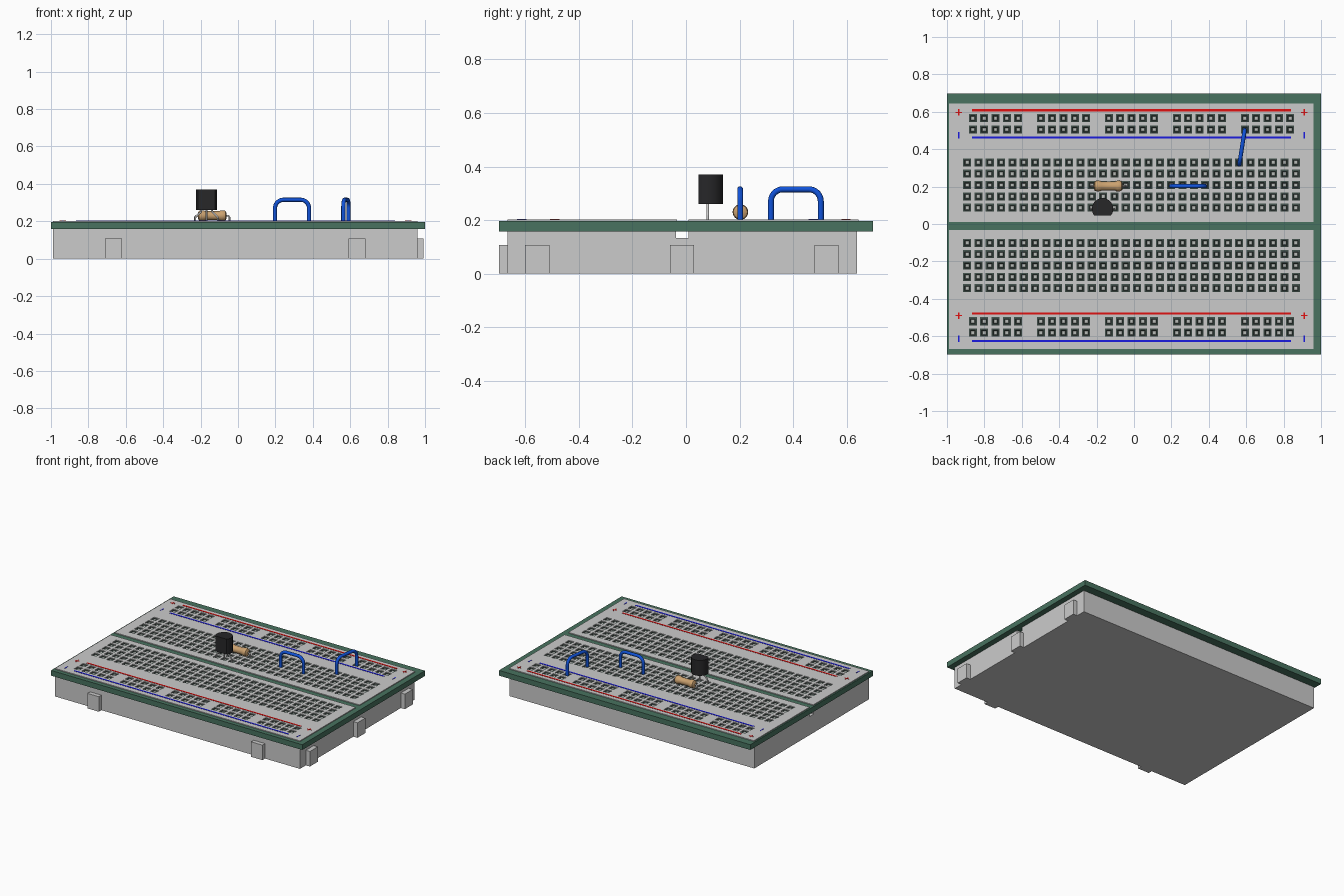
import bpy, bmesh, math
from mathutils import Vector

if "Cube" in bpy.data.objects:
    bpy.data.objects.remove(bpy.data.objects["Cube"])

P = 0.0606                      # hole pitch
H = 0.0215                      # half width of a hole
PLATE_Z, TOP_Z = 0.196, 0.202


def material(name, rgb):
    m = bpy.data.materials.new(name)
    m.diffuse_color = (*rgb, 1)
    m.use_nodes = True
    m.node_tree.nodes["Principled BSDF"].inputs["Base Color"].default_value = m.diffuse_color
    return m


GREEN = material("plate_green", (0.065, 0.17, 0.115))
DARK = material("socket_dark", (0.05, 0.075, 0.065))
RED = material("stripe_red", (0.75, 0.005, 0.005))
BLUE = material("stripe_blue", (0.01, 0.01, 0.75))
WIRE = material("wire_blue", (0.005, 0.085, 0.70))
TAN = material("resistor_tan", (0.60, 0.36, 0.16))
BLACK = material("transistor_black", (0.02, 0.02, 0.022))


def finish(name, bm, mat=None, smooth=False):
    me = bpy.data.meshes.new(name)
    bmesh.ops.recalc_face_normals(bm, faces=bm.faces)
    bm.to_mesh(me)
    bm.free()
    ob = bpy.data.objects.new(name, me)
    bpy.context.collection.objects.link(ob)
    if mat:
        me.materials.append(mat)
    if smooth:
        bpy.ops.object.select_all(action='DESELECT')
        ob.select_set(True)
        bpy.context.view_layer.objects.active = ob
        bpy.ops.object.shade_smooth_by_angle(angle=math.radians(40))
    return ob


def box(name, x, y, z, mat=None):
    bm = bmesh.new()
    bmesh.ops.create_cube(bm, size=1)
    for v in bm.verts:
        v.co = [a + (b - a) * (c + 0.5) for (a, b), c in zip((x, y, z), v.co)]
    return finish(name, bm, mat)


def prism(name, points, shift, mat=None, smooth=False):
    bm = bmesh.new()
    f = bm.faces.new([bm.verts.new(p) for p in points])
    new = bmesh.ops.extrude_face_region(bm, geom=[f])["geom"]
    bmesh.ops.translate(bm, vec=shift, verts=[g for g in new if isinstance(g, bmesh.types.BMVert)])
    # keep the starting cap so the prism is closed
    if not f.is_valid:
        bmesh.ops.holes_fill(bm, edges=[e for e in bm.edges if e.is_boundary])
    return finish(name, bm, mat, smooth)


def tube(name, points, radius, mat=None, corner=0.0):
    """Round wire along a path, with rounded inner corners."""
    pts = [Vector(p) for p in points]
    path = [pts[0]]
    for a, b, c in zip(pts, pts[1:], pts[2:]):
        s, e = b + (a - b).normalized() * corner, b + (c - b).normalized() * corner
        for i in range(9):
            t = i / 8
            # circle-like blend for a square corner
            w = math.sqrt(0.5)
            k0, k1, k2 = (1 - t) ** 2, 2 * w * t * (1 - t), t * t
            path.append((s * k0 + b * k1 + e * k2) / (k0 + k1 + k2))
    path.append(pts[-1])
    cu = bpy.data.curves.new(name + "_path", 'CURVE')
    cu.dimensions = '3D'
    cu.bevel_depth, cu.bevel_resolution, cu.use_fill_caps = radius, 3, True
    sp = cu.splines.new('POLY')
    sp.points.add(len(path) - 1)
    for q, p in zip(sp.points, path):
        q.co = (*p, 1)
    ob = bpy.data.objects.new(name + "_path", cu)
    bpy.context.collection.objects.link(ob)
    bm = bmesh.new()
    bm.from_mesh(ob.evaluated_get(bpy.context.evaluated_depsgraph_get()).to_mesh())
    bpy.data.objects.remove(ob)
    bmesh.ops.remove_doubles(bm, verts=bm.verts, dist=1e-5)
    return finish(name, bm, mat, True)


# Base block with the channel running along x
X0, X1 = -0.99, 0.96
section = [(-0.667, 0), (0.638, 0), (0.638, 0.158), (0.01, 0.158),
           (0.01, 0.133), (-0.037, 0.133), (-0.037, 0.158), (-0.667, 0.158)]
prism("base_block", [(X0, y, z) for y, z in section], (X1 - X0, 0, 0))

# Joining tabs on front and right side
for x in (-0.665, 0.637):
    box("front_tab", (x - 0.045, x + 0.045), (-0.697, -0.667), (0, 0.108))
for y in (-0.555, -0.015, 0.525):
    box("side_tab", (X1, 0.992), (y - 0.045, y + 0.045), (0, 0.108))

# Green plate
box("green_plate", (-1, 1), (-0.697, 0.697), (0.158, PLATE_Z), GREEN)

# Hole centres: terminal rows and grouped power rails
column_x = [0.865 - P * i for i in range(30)]
rail_x = [-0.862 + P * (6 * g + k) for g in range(5) for k in range(5)]
banks = {
    "upper": (0.01, 0.643, [0.087 + P * i for i in range(5)], [0.505, 0.566]),
    "lower": (-0.667, -0.033, [-0.101 - P * i for i in range(5)], [-0.52, -0.581]),
}


def panel(name, y0, y1, holes):
    """Thin sheet cut by square holes, with walls down to the plate."""
    xs = sorted({X0, X1} | {round(x + s * H, 4) for x, _ in holes for s in (-1, 1)})
    ys = sorted({y0, y1} | {round(y + s * H, 4) for _, y in holes for s in (-1, 1)})
    bm = bmesh.new()
    grid = [[bm.verts.new((x, y, TOP_Z)) for x in xs] for y in ys]
    for j in range(len(ys) - 1):
        cy = (ys[j] + ys[j + 1]) / 2
        row = [x for x, y in holes if abs(y - cy) < H * 0.98]
        for i in range(len(xs) - 1):
            cx = (xs[i] + xs[i + 1]) / 2
            if not any(abs(x - cx) < H for x in row):
                bm.faces.new((grid[j][i], grid[j][i + 1], grid[j + 1][i + 1], grid[j + 1][i]))
    bmesh.ops.delete(bm, geom=[v for v in bm.verts if not v.link_faces], context='VERTS')
    rim = [e for e in bm.edges if e.is_boundary]
    new = bmesh.ops.extrude_edge_only(bm, edges=rim)["geom"]
    for v in new:
        if isinstance(v, bmesh.types.BMVert):
            v.co.z = PLATE_Z
    finish(name, bm)


def sockets(name, holes):
    """Dark sloped collar around a bright contact in every hole."""
    bm = bmesh.new()
    for x, y in holes:
        rings = [[bm.verts.new((x + a * h, y + b * h, z)) for a, b in
                  ((-1, -1), (1, -1), (1, 1), (-1, 1))]
                 for h, z in ((H, 0.1965), (0.013, 0.2), (0.009, 0.197))]
        for lo, hi in zip(rings, rings[1:]):
            for i in range(4):
                k = (i + 1) % 4
                bm.faces.new((lo[i], lo[k], hi[k], hi[i]))
        bm.faces.new(rings[2]).material_index = 1
    ob = finish(name, bm, DARK)
    ob.data.materials.append(material("contact", (0.5, 0.52, 0.5)))


for side, (y0, y1, rows, rails) in banks.items():
    holes = [(x, y) for y in rows for x in column_x] + [(x, y) for y in rails for x in rail_x]
    panel(side + "_panel", y0, y1, holes)
    sockets(side + "_sockets", holes)

# Rail stripes with their polarity marks
MZ = (0.2, 0.2035)
for stripe_y, mark_y, mat, cross in ((0.608, 0.597, RED, True), (0.463, 0.475, BLUE, False),
                                     (-0.479, -0.49, RED, True), (-0.625, -0.613, BLUE, False)):
    box("rail_stripe", (-0.866, 0.84), (stripe_y - 0.006, stripe_y + 0.006), MZ, mat)
    for x in (-0.937, 0.91):
        box("polarity_bar", (x - 0.003, x + 0.003), (mark_y - 0.017, mark_y + 0.017), MZ, mat)
        if cross:
            box("polarity_cross", (x - 0.017, x + 0.017), (mark_y - 0.003, mark_y + 0.003),
                (0.2, 0.2033), mat)

# Jumper wires
for name, (ax, ay), (bx, by) in (("long_jumper", (0.198, 0.202), (0.38, 0.202)),
                                 ("rail_jumper", (0.563, 0.317), (0.592, 0.503))):
    tube(name, [(ax, ay, 0.197), (ax, ay, 0.315), (bx, by, 0.315), (bx, by, 0.197)],
         0.0112, WIRE, 0.045)

# Resistor: turned body and bent leads
RX, RY, RZ = -0.138, 0.203, 0.23
profile = [(0, 0.078), (0.016, 0.076), (0.026, 0.070), (0.029, 0.060),
           (0.029, 0.048), (0.024, 0.036)]
profile += [(r, -d) for r, d in reversed(profile)]
bm = bmesh.new()
vs = [bm.verts.new((RX + d, RY, RZ + r)) for r, d in profile]
es = [bm.edges.new(p) for p in zip(vs, vs[1:])]
bmesh.ops.spin(bm, geom=vs + es, cent=(RX, RY, RZ), axis=(1, 0, 0), angle=math.tau, steps=24)
bmesh.ops.remove_doubles(bm, verts=bm.verts, dist=1e-5)
finish("resistor_body", bm, TAN, True)
for s in (-1, 1):
    tube("resistor_lead", [(RX + s * 0.07, RY, RZ), (RX + s * 0.093, RY, RZ),
                           (RX + s * 0.093, RY, 0.197)], 0.005, None, 0.012)

# Transistor: round body with one flat face, three splayed legs
TX, TY, R = -0.168, 0.081, 0.057
a = math.asin(0.035 / R)
arc = [-a + (math.pi + 2 * a) * i / 28 for i in range(29)]
prism("transistor_body", [(TX + R * math.cos(t), TY + R * math.sin(t), 0.26) for t in arc],
      (0, 0, 0.111), BLACK, True)
for s in (-1, 0, 1):
    tube("transistor_leg", [(TX + s * 0.027, TY, 0.265), (TX + s * 0.03, TY, 0.25),
                            (TX + s * P, TY, 0.222), (TX + s * P, TY, 0.197)], 0.005, None, 0.006)
